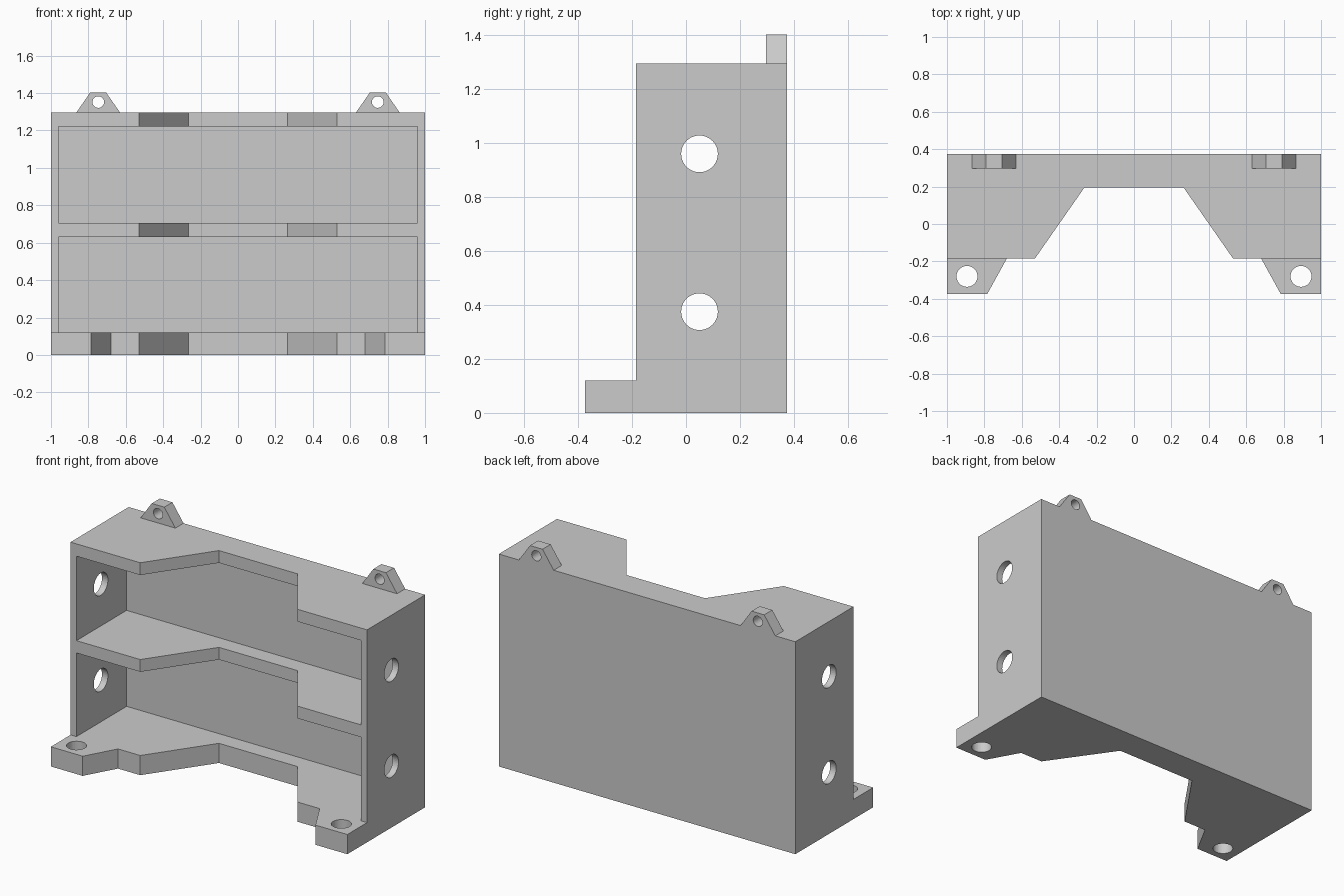
import bpy, bmesh

cube = bpy.data.objects.get("Cube")
if cube:
    bpy.data.objects.remove(cube, do_unlink=True)

grey = bpy.data.materials.new("light_grey")
grey.use_nodes = True
colour = (0.6, 0.6, 0.6, 1)
grey.diffuse_color = colour
for node in grey.node_tree.nodes:
    if node.type == 'BSDF_PRINCIPLED':
        node.inputs["Base Color"].default_value = colour

W, BACK, FRONT, FOOT = 1.0, 0.375, -0.185, -0.375
H, BASE, WALL = 1.295, 0.12, 0.96
INNER_BACK = 0.298


def prism(name, points, axis, lo, hi):
    """Extrude a 2D profile along an axis; the profile uses the other two axes in order."""
    def place(p, d):
        co = list(p)
        co.insert("xyz".index(axis), d)
        return co
    bm = bmesh.new()
    face = bm.faces.new([bm.verts.new(place(p, lo)) for p in points])
    out = bmesh.ops.extrude_face_region(bm, geom=[face])
    for v in out["geom"]:
        if isinstance(v, bmesh.types.BMVert):
            v.co["xyz".index(axis)] = hi
    bmesh.ops.recalc_face_normals(bm, faces=bm.faces[:])
    mesh = bpy.data.meshes.new(name)
    bm.to_mesh(mesh)
    bm.free()
    mesh.materials.append(grey)
    obj = bpy.data.objects.new(name, mesh)
    bpy.context.collection.objects.link(obj)
    return obj


def rect(a, b, c, d):
    return [(a, c), (b, c), (b, d), (a, d)]


def disc(u, v, r, n=40):
    from math import cos, sin, tau
    return [(u + r * cos(tau * i / n), v + r * sin(tau * i / n)) for i in range(n)]


def combine(target, tools, operation):
    """Apply booleans and discard the tools."""
    for tool in tools:
        tool.hide_render = True
        mod = target.modifiers.new(tool.name, 'BOOLEAN')
        mod.operation, mod.solver, mod.object = operation, 'EXACT', tool
    graph = bpy.context.evaluated_depsgraph_get()
    graph.update()
    mesh = bpy.data.meshes.new_from_object(target.evaluated_get(graph))
    target.modifiers.clear()
    target.data = mesh
    for tool in tools:
        bpy.data.objects.remove(tool, do_unlink=True)


# Body plan: rear block, front recess and two mounting feet
half = [(W, BACK), (W, FOOT), (0.785, FOOT), (0.68, FRONT), (0.53, FRONT), (0.265, 0.195)]
plan = half + [(-x, y) for x, y in reversed(half)]
body = prism("shelf_body", plan, "z", 0, H)

# Hanging lugs on the rear top edge
lugs = []
for s in (-1, 1):
    outline = [(0.63, H - 0.04), (0.63, H), (0.705, 1.403), (0.79, 1.403), (0.865, H), (0.865, H - 0.04)]
    lugs.append(prism("lug", [(s * x, z) for x, z in outline], "y", 0.297, BACK))
combine(body, lugs, 'UNION')

# Open compartments and the clearance above the feet
cutters = [prism("front_clearance", rect(-2, 2, -1, FRONT), "z", BASE, 2)]
for lo, hi in ((BASE, 0.63), (0.705, 1.22)):
    cutters.append(prism("compartment", rect(-WALL, WALL, -1.1, INNER_BACK), "z", lo, hi))

# Cable holes through both side walls
for z in (0.375, 0.96):
    cutters.append(prism("side_hole", disc(0.05, z, 0.068), "x", -2, 2))

# Screw holes in the feet and lugs
for s in (-1, 1):
    cutters.append(prism("foot_hole", disc(s * 0.893, -0.28, 0.056), "z", -1, 0.3))
    cutters.append(prism("lug_hole", disc(s * 0.747, 1.352, 0.031), "y", 0.2, 0.6))
combine(body, cutters, 'DIFFERENCE')
